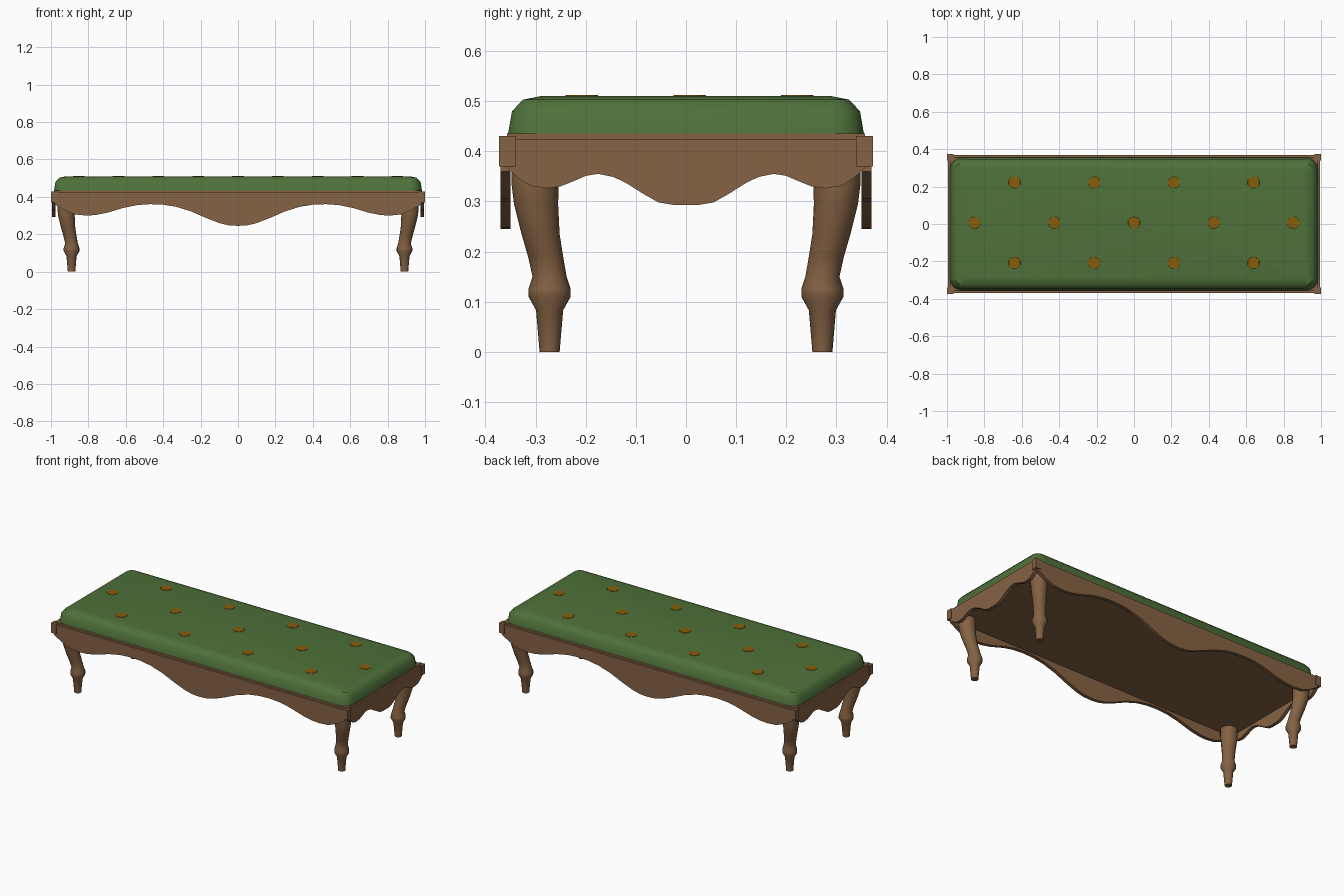
import bpy, bmesh, math
from mathutils import Vector, Matrix

cube = bpy.data.objects.get("Cube")
if cube:
    bpy.data.objects.remove(cube, do_unlink=True)


def material(name, rgb):
    m = bpy.data.materials.new(name)
    m.use_nodes = True
    m.diffuse_color = (*rgb, 1)
    m.node_tree.nodes["Principled BSDF"].inputs["Base Color"].default_value = (*rgb, 1)
    return m


wood = material("brown wood", (0.235, 0.122, 0.056))
fabric = material("green fabric", (0.078, 0.165, 0.042))
amber = material("amber button", (0.25, 0.11, 0.003))


def finish(name, bm, mat, smooth=False):
    bmesh.ops.recalc_face_normals(bm, faces=bm.faces)
    mesh = bpy.data.meshes.new(name)
    bm.to_mesh(mesh)
    bm.free()
    mesh.materials.append(mat)
    ob = bpy.data.objects.new(name, mesh)
    bpy.context.collection.objects.link(ob)
    if smooth:
        bpy.ops.object.select_all(action='DESELECT')
        ob.select_set(True)
        bpy.context.view_layer.objects.active = ob
        bpy.ops.object.shade_smooth_by_angle(angle=math.radians(35))
    return ob


def box(name, low, high, mat):
    low, high = Vector(low), Vector(high)
    bm = bmesh.new()
    bmesh.ops.create_cube(bm, size=1)
    bmesh.ops.scale(bm, vec=high - low, verts=bm.verts)
    bmesh.ops.translate(bm, vec=(low + high) / 2, verts=bm.verts)
    return finish(name, bm, mat)


def loft(name, rings, mat, smooth=True):
    """Skin a stack of closed rings and cap both ends."""
    bm = bmesh.new()
    loops = [[bm.verts.new(p) for p in ring] for ring in rings]
    for a, b in zip(loops, loops[1:]):
        for i in range(len(a)):
            j = (i + 1) % len(a)
            bm.faces.new((a[i], a[j], b[j], b[i]))
    bm.faces.new(loops[0])
    bm.faces.new(loops[-1])
    return finish(name, bm, mat, smooth)


def apron(name, half, place, thickness):
    """Wavy board: half profile of (distance, height), mirrored, then extruded."""
    top = 0.425
    edge = [(-d, z) for d, z in reversed(half)] + half[1:]
    outline = [(-half[-1][0], top)] + edge + [(half[-1][0], top)]
    bm = bmesh.new()
    face = bm.faces.new([bm.verts.new((d, 0, z)) for d, z in outline])
    out = bmesh.ops.extrude_face_region(bm, geom=[face])
    moved = [v for v in out["geom"] if isinstance(v, bmesh.types.BMVert)]
    bmesh.ops.translate(bm, vec=(0, thickness, 0), verts=moved)
    bm.transform(place)
    return finish(name, bm, wood)


# Seat board
box("seat_board", (-0.985, -0.357, 0.37), (0.985, 0.357, 0.435), wood)

# Wavy aprons
long_edge = [(0, 0.245), (0.05, 0.248), (0.1, 0.26), (0.17, 0.287), (0.25, 0.322),
             (0.33, 0.347), (0.4, 0.358), (0.47, 0.361), (0.54, 0.356), (0.61, 0.342),
             (0.7, 0.315), (0.76, 0.303), (0.81, 0.3), (0.87, 0.306), (0.92, 0.325),
             (0.98, 0.36)]
short_edge = [(0, 0.293), (0.025, 0.293), (0.055, 0.298), (0.085, 0.315), (0.12, 0.337),
              (0.145, 0.349), (0.175, 0.355), (0.2, 0.351), (0.225, 0.34), (0.25, 0.33),
              (0.278, 0.326), (0.31, 0.331), (0.335, 0.347), (0.36, 0.37)]
for name, half, turn, reach in (("front", long_edge, 0, 0.37), ("back", long_edge, 180, 0.37),
                                ("left", short_edge, 90, 0.995),
                                ("right", short_edge, -90, 0.995)):
    place = Matrix.Rotation(math.radians(turn), 4, 'Z') @ Matrix.Translation((0, -reach, 0))
    apron(name + "_apron", half, place, 0.02)

# Corner blocks and turned legs: (height, radius, outward lean)
leg_profile = [(0, 0.02, 0), (0.083, 0.027, 0), (0.11, 0.042, 0), (0.126, 0.042, 0),
               (0.15, 0.034, 0), (0.19, 0.035, 0.008), (0.235, 0.038, 0.018),
               (0.295, 0.044, 0.027), (0.335, 0.047, 0.029), (0.38, 0.047, 0.029)]
for sx, side in ((1, "left"), (-1, "right")):
    for sy, end in ((-1, "front"), (1, "back")):
        xs, ys = sorted((sx * 0.965, sx)), sorted((sy * 0.339, sy * 0.373))
        box(f"{end}_{side}_corner_block", (xs[0], ys[0], 0.37), (xs[1], ys[1], 0.43), wood)
        rings = []
        for z, r, lean in leg_profile:
            centre = Vector((sx * (0.89 + lean), sy * (0.272 + lean), z))
            rings.append([centre + Vector((r * math.cos(t), r * math.sin(t), 0))
                          for t in (math.tau * k / 16 for k in range(16))])
        loft(f"{end}_{side}_leg", rings, wood)


# Cushion with rounded corners and edges
def rounded_rectangle(inset, z, steps=5):
    r = max(0.065 - inset, 0.012)
    points = []
    for q, (sx, sy) in enumerate(((1, 1), (-1, 1), (-1, -1), (1, -1))):
        cx, cy = sx * (0.984 - inset - r), sy * (0.355 - inset - r)
        for k in range(steps):
            t = math.pi / 2 * (q + k / (steps - 1))
            points.append((cx + r * math.cos(t), cy + r * math.sin(t), z))
    return points


cushion_profile = [(0, 0.434), (0.008, 0.48), (0.03, 0.503), (0.065, 0.51)]
loft("cushion", [rounded_rectangle(i, z) for i, z in cushion_profile], fabric)

# Tufting buttons in three staggered rows
rows = ((0.222, 4), (0.007, 5), (-0.208, 4))
for row, (y, count) in enumerate(rows):
    for k in range(count):
        x = (k - (count - 1) / 2) * 0.426
        bm = bmesh.new()
        bmesh.ops.create_cone(bm, cap_ends=True, segments=10, radius1=0.034,
                              radius2=0.032, depth=0.006)
        bmesh.ops.translate(bm, vec=(x, y, 0.509), verts=bm.verts)
        finish(f"button_{row + 1}_{k + 1}", bm, amber)
